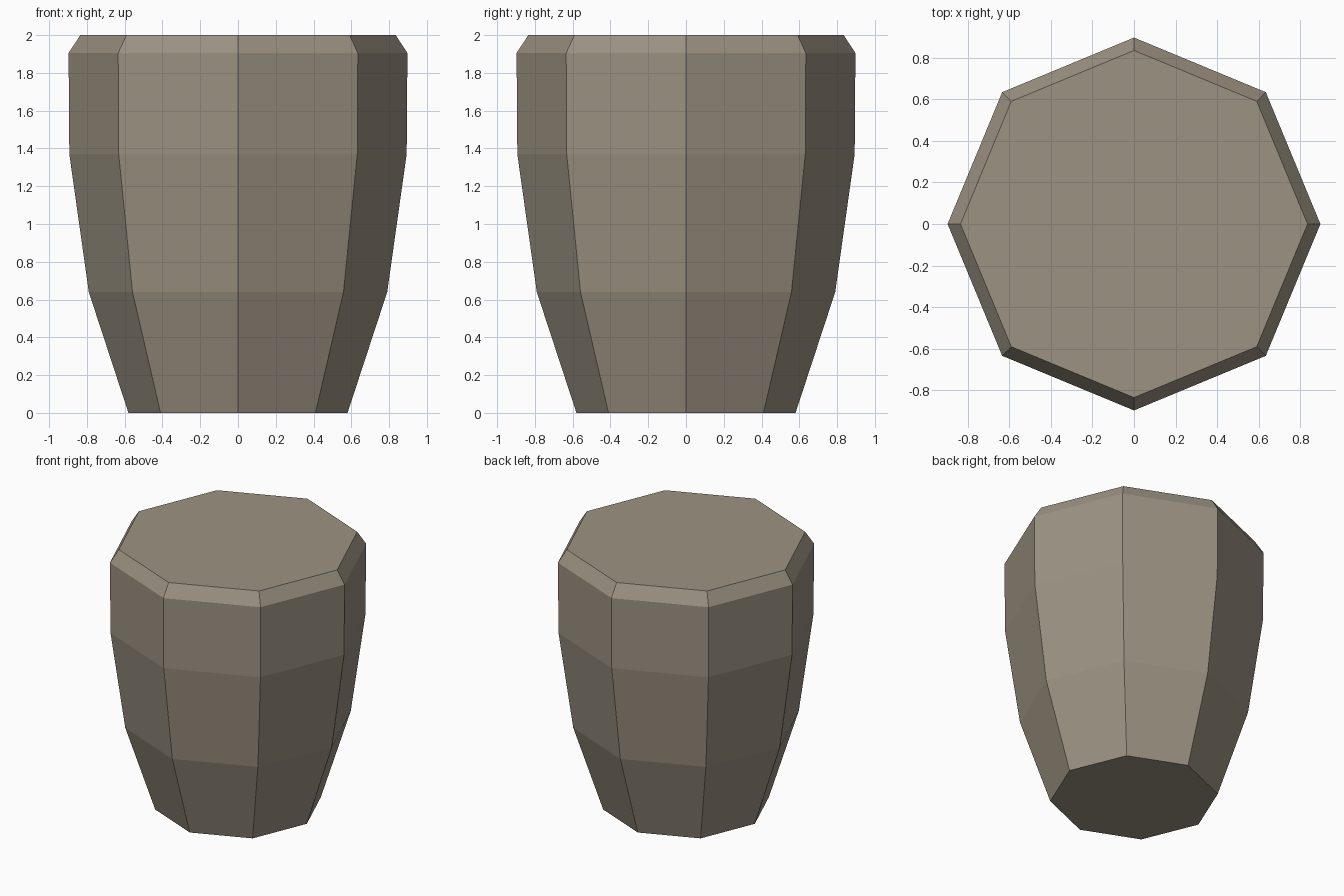
import bpy
import bmesh
from math import cos, sin, tau

cube = bpy.data.objects.get("Cube")
if cube:
    bpy.data.objects.remove(cube, do_unlink=True)

SIDES = 8
# Radius and height of each ring, from the foot to the chamfered rim
PROFILE = [(0.58, 0), (0.79, 0.64), (0.893, 1.37), (0.897, 1.905), (0.835, 2)]

# Warm grey stone
stone = bpy.data.materials.new("warm_grey_stone")
stone.use_nodes = True
colour = (0.33, 0.288, 0.223, 1)
stone.diffuse_color = colour
stone.node_tree.nodes["Principled BSDF"].inputs["Base Color"].default_value = colour


def ring(bm, radius, z):
    return [bm.verts.new((radius * cos(tau * i / SIDES), radius * sin(tau * i / SIDES), z))
            for i in range(SIDES)]


# Tapered eight-sided body, closed at both ends
bm = bmesh.new()
rings = [ring(bm, r, z) for r, z in PROFILE]
for low, high in zip(rings, rings[1:]):
    for i in range(SIDES):
        j = (i + 1) % SIDES
        bm.faces.new((low[i], low[j], high[j], high[i]))
bm.faces.new(rings[0][::-1])
bm.faces.new(rings[-1])

mesh = bpy.data.meshes.new("tapered_body")
bm.to_mesh(mesh)
bm.free()
mesh.materials.append(stone)
body = bpy.data.objects.new("tapered_body", mesh)
bpy.context.collection.objects.link(body)
